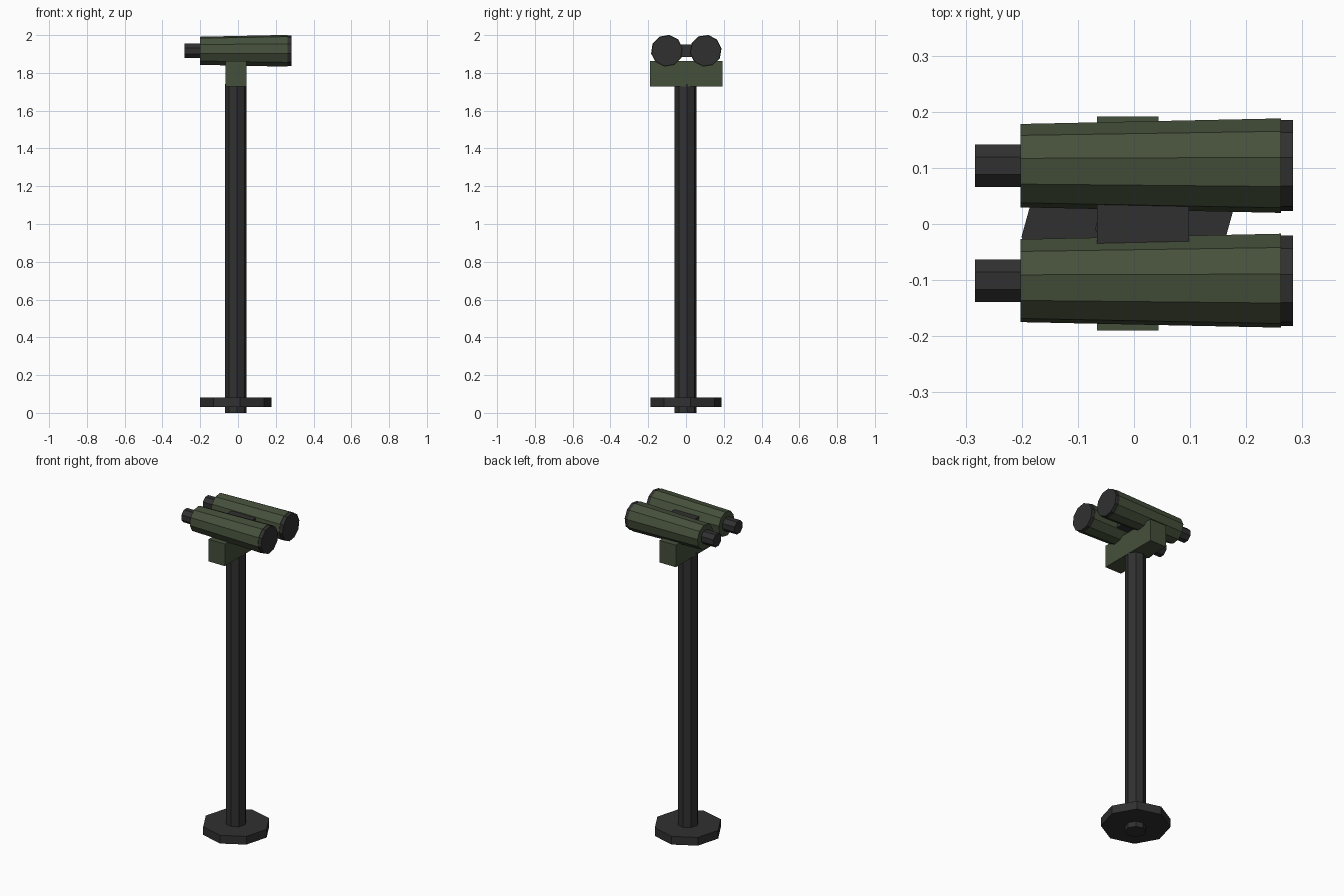
import bpy, bmesh, math
from mathutils import Matrix, Vector

if "Cube" in bpy.data.objects:
    bpy.data.objects.remove(bpy.data.objects["Cube"])


def material(name, rgb):
    m = bpy.data.materials.new(name)
    m.diffuse_color = (*rgb, 1)
    m.use_nodes = True
    m.node_tree.nodes["Principled BSDF"].inputs["Base Color"].default_value = m.diffuse_color
    return m


GREEN = material("olive green", (0.060, 0.080, 0.044))
DARK = material("dark grey", (0.030, 0.030, 0.031))


def finish(bm, name, mat):
    me = bpy.data.meshes.new(name)
    bm.to_mesh(me)
    bm.free()
    me.materials.append(mat)
    ob = bpy.data.objects.new(name, me)
    bpy.context.collection.objects.link(ob)


def prism(name, mat, sides, start, end, r1, r2, turn=0.0):
    """Tapered flat-sided tube from start to end; turn is in degrees."""
    start, end = Vector(start), Vector(end)
    axis = end - start
    # across x the first corner points to +y and turns towards +z
    aim = (Matrix(((0, 0, 1), (1, 0, 0), (0, 1, 0))).to_4x4()
           if abs(axis.x) > abs(axis.z) else Matrix.Identity(4))
    bm = bmesh.new()
    bmesh.ops.create_cone(bm, cap_ends=True, segments=sides, radius1=r1,
                          radius2=r2, depth=axis.length)
    # put the first corner on the local x axis before turning
    v = bm.verts[:][0].co
    first = math.atan2(v.y, v.x)
    bm.transform(Matrix.Translation((start + end) / 2) @ aim
                 @ Matrix.Rotation(math.radians(turn) - first, 4, 'Z'))
    finish(bm, name, mat)


def box(name, mat, lo, hi):
    lo, hi = Vector(lo), Vector(hi)
    bm = bmesh.new()
    bmesh.ops.create_cube(bm, size=1)
    bm.transform(Matrix.Translation((lo + hi) / 2)
                 @ Matrix.Diagonal((*(hi - lo), 1)))
    finish(bm, name, mat)


# Stand: post, foot disc and head block
prism("post", DARK, 8, (-0.012, -0.002, 0), (-0.012, -0.002, 1.74), 0.058, 0.058, 7)
prism("foot_disc", DARK, 8, (-0.012, 0, 0.032), (-0.012, 0, 0.082), 0.19, 0.19, 7)
box("head_block", GREEN, (-0.066, -0.19, 1.728), (0.044, 0.192, 1.862))

# Twin barrels with lens rims and eyepieces
Z = 1.917
for side, y, turn in (("left", 0.104, 8), ("right", -0.101, 10)):
    prism(side + "_barrel", GREEN, 10, (-0.202, y, Z), (0.262, y, Z), 0.075, 0.085, turn)
    prism(side + "_lens_rim", DARK, 10, (0.262, y, Z), (0.283, y, Z), 0.082, 0.082, turn)
    prism(side + "_eyepiece", DARK, 8, (-0.283, y, Z), (-0.19, y, Z), 0.041, 0.041, 22.5)

# Bridge joining the barrels
box("bridge", DARK, (-0.066, -0.045, 1.885), (0.098, 0.045, 1.95))
